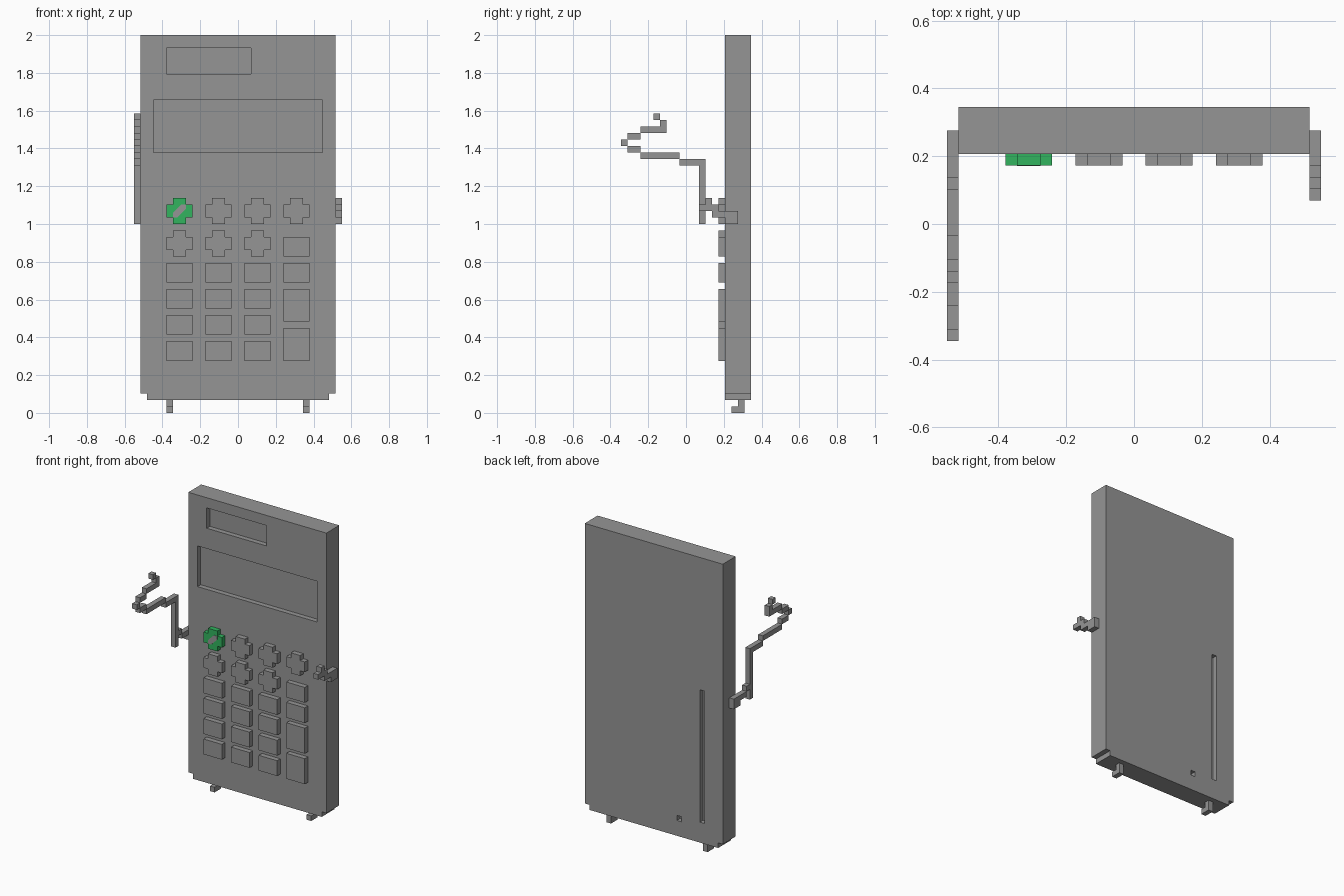
import bpy
import bmesh

if "Cube" in bpy.data.objects:
    bpy.data.objects.remove(bpy.data.objects["Cube"], do_unlink=True)

U = 1 / 29  # one block; all sizes below are in blocks


def material(name, rgb):
    m = bpy.data.materials.new(name)
    m.use_nodes = True
    m.diffuse_color = (*rgb, 1)
    m.node_tree.nodes["Principled BSDF"].inputs["Base Color"].default_value = (*rgb, 1)
    return m


GREY = material("grey", (0.3, 0.3, 0.3))
GREEN = material("green", (0.032, 0.456, 0.114))


def finish(name, bm, mat):
    bmesh.ops.recalc_face_normals(bm, faces=bm.faces)
    bmesh.ops.scale(bm, vec=(U, U, U), verts=bm.verts)
    me = bpy.data.meshes.new(name)
    bm.to_mesh(me)
    bm.free()
    me.materials.append(mat)
    ob = bpy.data.objects.new(name, me)
    bpy.context.collection.objects.link(ob)
    return ob


def prism(name, outline, y0, y1, mat=GREY):
    """Extrude an x-z outline from y0 to y1."""
    bm = bmesh.new()
    face = bm.faces.new([bm.verts.new((x, y0, z)) for x, z in outline])
    out = bmesh.ops.extrude_face_region(bm, geom=[face])
    moved = [v for v in out["geom"] if isinstance(v, bmesh.types.BMVert)]
    bmesh.ops.translate(bm, vec=(0, y1 - y0, 0), verts=moved)
    return finish(name, bm, mat)


def blocks(name, boxes, mat=GREY):
    """One mesh from boxes given as (x0, x1, y0, y1, z0, z1)."""
    bm = bmesh.new()
    for x0, x1, y0, y1, z0, z1 in boxes:
        vs = bmesh.ops.create_cube(bm, size=1)["verts"]
        bmesh.ops.scale(bm, vec=(x1 - x0, y1 - y0, z1 - z0), verts=vs)
        bmesh.ops.translate(bm, vec=((x0 + x1) / 2, (y0 + y1) / 2, (z0 + z1) / 2), verts=vs)
    return finish(name, bm, mat)


def rect(x0, x1, z0, z1):
    return [(x0, z0), (x1, z0), (x1, z1), (x0, z1)]


def cross(x, z):
    """4 x 4 square with its corners cut out."""
    pts = [(1, 0), (3, 0), (3, 1), (4, 1), (4, 3), (3, 3),
           (3, 4), (1, 4), (1, 3), (0, 3), (0, 1), (1, 1)]
    return [(x + a, z + b) for a, b in pts]


# Body slab with a narrower bottom row
body = prism("body", [(-14, 2), (14, 2), (14, 3), (15, 3), (15, 58),
                      (-15, 58), (-15, 3), (-14, 3)], 6, 10)

# Recesses: solar panel, display, back slot and back hole
cutter = blocks("recess_cutter", [
    (-11, 2, 5, 7, 52, 56),
    (-13, 13, 5, 7, 40, 48),
    (-11, -10, 9, 11, 6, 32),
    (-6, -5, 9, 11, 5, 6)])
cutter.hide_render = True
mod = body.modifiers.new("recesses", "BOOLEAN")
mod.operation = "DIFFERENCE"
mod.solver = "EXACT"
mod.object = cutter
bpy.context.view_layer.objects.active = body
bpy.ops.object.modifier_apply(modifier=mod.name)
bpy.data.objects.remove(cutter, do_unlink=True)

# Cross-shaped keys: four in the top row, three in the next
columns = (-11, -5, 1, 7)
for i, x in enumerate(columns):
    prism(f"cross_key_top_{i + 1}", cross(x, 29), 5, 6, GREEN if i == 0 else GREY)
    if i < 3:
        prism(f"cross_key_second_{i + 1}", cross(x, 24), 5, 6)

# Grey slash on the green key
slash = [(0, 0), (0.7, 0), (2, 1.3), (2, 2), (1.3, 2), (0, 0.7)]
prism("green_key_slash", [(-10 + a, 30 + b) for a, b in slash], 4.95, 5)

# Rectangular keys
for i, x in enumerate(columns[:3]):
    for j, z in enumerate((20, 16, 12, 8)):
        prism(f"key_{i + 1}_{j + 1}", rect(x, x + 4, z, z + 3), 5, 6)
for j, (z0, z1) in enumerate(((24, 27), (20, 23), (14, 19), (8, 13))):
    prism(f"key_4_{j + 1}", rect(7, 11, z0, z1), 5, 6)

# Feet
for name, x in (("right_foot", -11), ("left_foot", 10)):
    blocks(name, [(x, x + 1, 7, 9, 0, 1), (x, x + 1, 8, 9, 1, 2)])

# Arms: each box is (y0, y1, z0, z1), one block thick
shoulder = [(6, 8, 29, 31), (4, 6, 30, 31)]
right_arm = shoulder + [(3, 4, 31, 32), (2, 3, 29, 38), (-1, 3, 38, 39), (-7, -1, 39, 40),
                        (-9, -7, 40, 41), (-10, -9, 41, 42), (-9, -7, 42, 43),
                        (-7, -3, 43, 44), (-4, -3, 44, 45), (-5, -4, 45, 46)]
left_arm = shoulder + [(4, 5, 31, 32), (3, 4, 31, 33), (2, 3, 31, 32)]
blocks("right_arm", [(-16, -15, *b) for b in right_arm])
blocks("left_arm", [(15, 16, *b) for b in left_arm])
